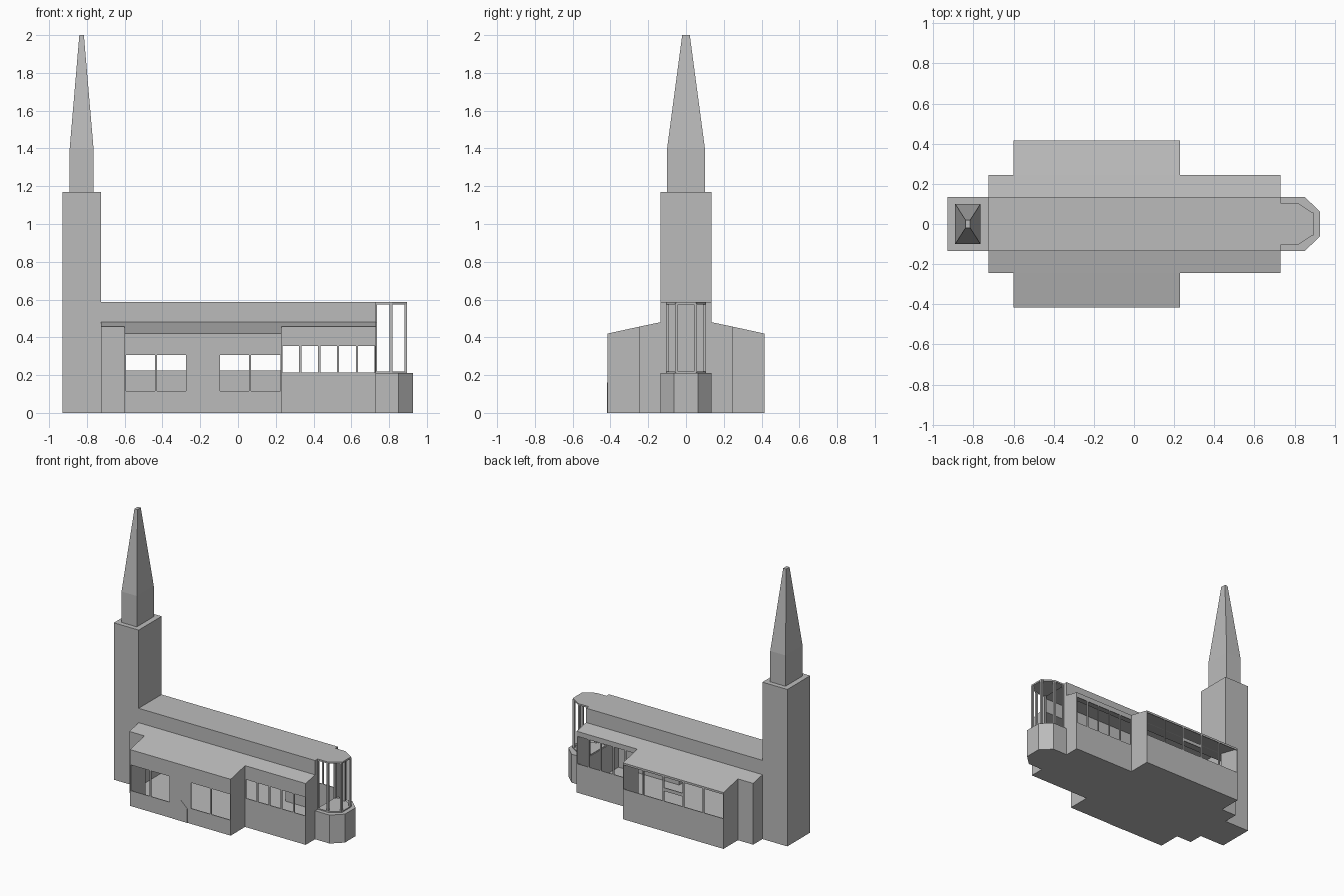
import bpy, bmesh
from mathutils import Matrix

if "Cube" in bpy.data.objects:
    bpy.data.objects.remove(bpy.data.objects["Cube"])

stone = bpy.data.materials.new("grey_stone")
stone.use_nodes = True
COLOUR = (0.5, 0.5, 0.5, 1)
stone.diffuse_color = COLOUR
stone.node_tree.nodes["Principled BSDF"].inputs["Base Color"].default_value = COLOUR


def finish(name, bm):
    bmesh.ops.recalc_face_normals(bm, faces=bm.faces)
    mesh = bpy.data.meshes.new(name)
    bm.to_mesh(mesh)
    bm.free()
    mesh.materials.append(stone)
    obj = bpy.data.objects.new(name, mesh)
    bpy.context.collection.objects.link(obj)
    return obj


def prism(name, bottom, top):
    """Closed solid between two matching outlines of 3D points."""
    bm = bmesh.new()
    a = [bm.verts.new(p) for p in bottom]
    b = [bm.verts.new(p) for p in top]
    bm.faces.new(a)
    bm.faces.new(b)
    for i in range(len(a)):
        j = (i + 1) % len(a)
        bm.faces.new((a[i], a[j], b[j], b[i]))
    return finish(name, bm)


def box(name, x0, x1, y0, y1, z0, z1):
    plan = [(x0, y0), (x1, y0), (x1, y1), (x0, y1)]
    return upright(name, plan, z0, z1)


def upright(name, plan, z0, z1):
    return prism(name, [(x, y, z0) for x, y in plan], [(x, y, z1) for x, y in plan])


def lengthwise(name, half, x0, x1):
    """Solid along x from half of a symmetrical (y, z) section."""
    section = half + [(-y, z) for y, z in reversed(half)]
    return prism(name, [(x0, y, z) for y, z in section], [(x1, y, z) for y, z in section])


def boolean(target, other, operation):
    mod = target.modifiers.new("cut", "BOOLEAN")
    mod.object, mod.operation, mod.solver = other, operation, "EXACT"
    bpy.context.view_layer.objects.active = target
    bpy.ops.object.modifier_apply(modifier=mod.name)
    bpy.data.objects.remove(other)


# Main hall: nave with lean-to aisles, widened by the side wings
T = 0.006
X0, X1, W0, W1 = -0.725, 0.73, -0.6, 0.23
hall = lengthwise("hall", [(0.245, 0), (0.245, 0.457), (0.135, 0.48), (0.135, 0.587)], X0, X1)
wings = lengthwise("wings", [(0.415, 0), (0.415, 0.42), (0.245, 0.457)], W0, W1)
boolean(hall, wings, "UNION")
inner = lengthwise("hall_space", [(0.245 - T, T), (0.245 - T, 0.457 - T),
                                  (0.135 - T, 0.48 - T), (0.135 - T, 0.587 - T)], X0 + T, X1 - T)
boolean(hall, inner, "DIFFERENCE")
inner = lengthwise("wing_space", [(0.415 - T, T), (0.415 - T, 0.42 - T), (0.245, 0.457 - T)],
                   W0 + T, W1 - T)
boolean(hall, inner, "DIFFERENCE")


# Window rows: five equal bays in each wing and aisle wall
def windows(start, end, y, z0, z1, skip=()):
    bay = (end - start) / 5
    for i in range(5):
        if i not in skip:
            x = start + bay * i
            cut = box("window_cut", x + T, x + bay - T, y - 0.02, y + 0.02, z0, z1)
            boolean(hall, cut, "DIFFERENCE")


windows(W0, W1, -0.415, 0.115, 0.307, skip=(2,))
windows(W0, W1, 0.415, 0.225, 0.405)
windows(W1, X1, -0.245, 0.215, 0.355)
windows(W1, X1, 0.245, 0.215, 0.42)
boolean(hall, box("apse_opening", 0.7, 0.76, -0.1, 0.1, 0.215, 0.575), "DIFFERENCE")
box("back_window_bar", -0.265, -0.105, 0.409, 0.415, 0.3, 0.325)

# Pointed door
door = [(-0.243, 0), (-0.127, 0), (-0.127, 0.105), (-0.185, 0.16), (-0.243, 0.105)]
prism("front_door", [(x, -0.417, z) for x, z in door], [(x, -0.414, z) for x, z in door])

# Bell tower and spire
box("tower", -0.93, X0, -0.135, 0.135, 0, 1.17)


def ring(hx, hy, z, cx=-0.828):
    return [(cx + sx * hx, sy * hy, z) for sx, sy in ((-1, -1), (1, -1), (1, 1), (-1, 1))]


prism("spire_base", ring(0.063, 0.1, 1.17), ring(0.063, 0.1, 1.4))
prism("spire", ring(0.063, 0.1, 1.4), ring(0.012, 0.02, 2.0))


# Glazed apse: solid base, slender posts, flat roof
def apse_plan(half, corner, tip, tip_half):
    right = [(X1, -half), (corner, -half), (tip, -tip_half)]
    return right + [(x, -y) for x, y in reversed(right)]


upright("apse_base", apse_plan(0.135, 0.85, 0.926, 0.063), 0, 0.212)
upright("apse_sill", apse_plan(0.105, 0.815, 0.895, 0.053), 0.21, 0.22)
upright("apse_roof", apse_plan(0.105, 0.815, 0.895, 0.053), 0.575, 0.587)
R = 0.007
for x, y in apse_plan(0.105 - R, 0.81, 0.895 - R, 0.05):
    box("apse_post", x - R, x + R, y - R, y + R, 0.215, 0.58)
